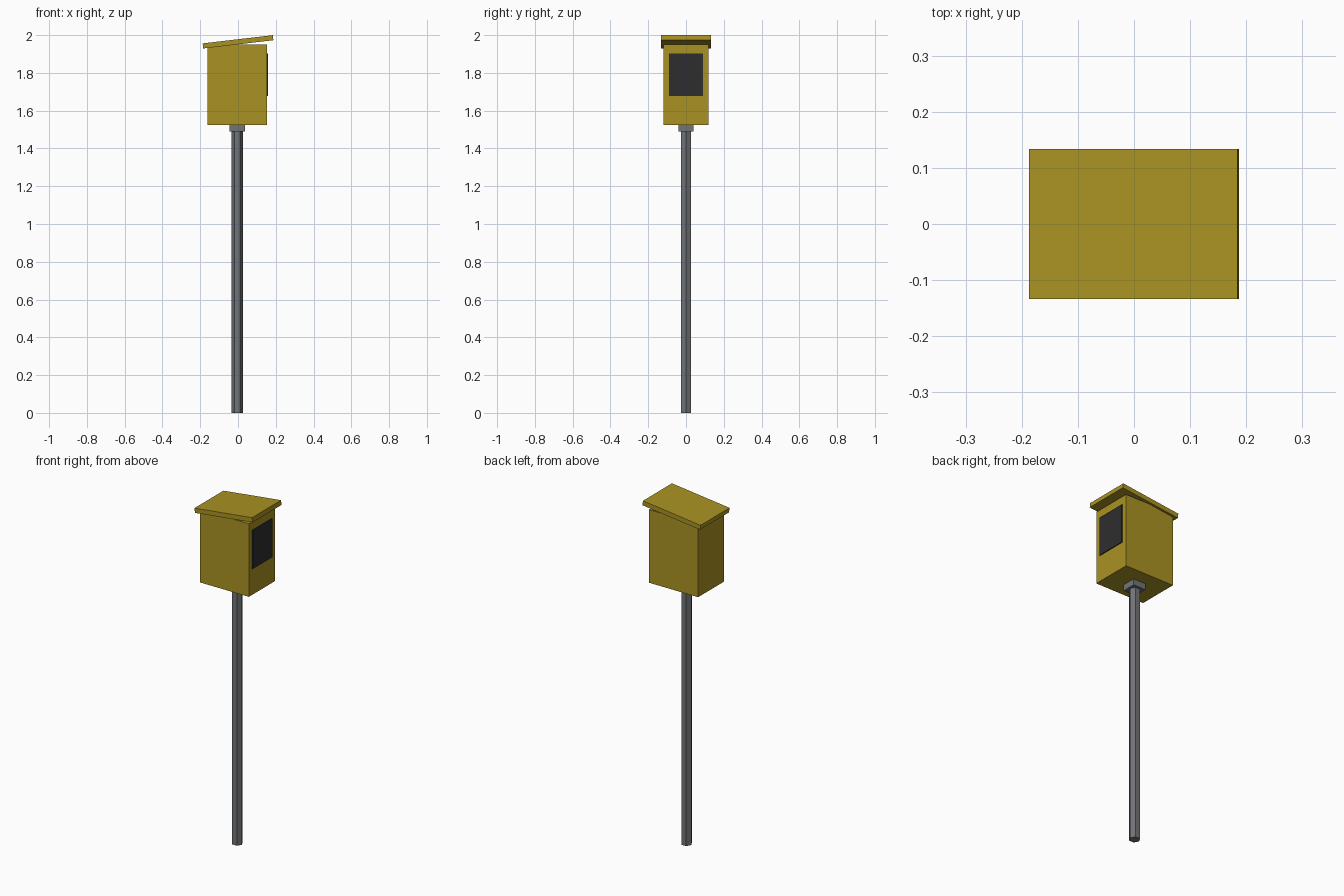
import bpy, math

cube = bpy.data.objects.get("Cube")
if cube:
    bpy.data.objects.remove(cube, do_unlink=True)


def material(name, rgb):
    m = bpy.data.materials.new(name)
    m.use_nodes = True
    m.diffuse_color = (*rgb, 1)
    m.node_tree.nodes["Principled BSDF"].inputs["Base Color"].default_value = (*rgb, 1)
    return m


yellow = material("mustard yellow", (0.40, 0.29, 0.017))
grey = material("steel grey", (0.17, 0.175, 0.185))
dark = material("dark screen", (0.027, 0.027, 0.028))


def finish(name, mat):
    ob = bpy.context.object
    ob.name = ob.data.name = name
    ob.data.materials.append(mat)
    return ob


def box(name, mat, center, size, tilt=0):
    bpy.ops.mesh.primitive_cube_add(size=1, location=center)
    ob = finish(name, mat)
    for v in ob.data.vertices:
        v.co = [c * s for c, s in zip(v.co, size)]
    ob.rotation_euler.y = tilt
    return ob


AXIS = -0.004          # post axis, slightly off the roof centre
POST_TOP, BOX_BASE, BOX_TOP = 1.49, 1.525, 1.951

# Six-sided post with corners pointing to the sides
bpy.ops.mesh.primitive_cylinder_add(vertices=6, radius=0.03, depth=POST_TOP,
                                    location=(AXIS, 0, POST_TOP / 2),
                                    rotation=(0, 0, math.radians(30)))
finish("post", grey)

# Mounting collar under the housing
box("collar", grey, (AXIS, 0, (POST_TOP + BOX_BASE) / 2),
    (0.08, 0.08, BOX_BASE - POST_TOP))

# Housing
box("housing", yellow, (AXIS, 0, (BOX_BASE + BOX_TOP) / 2),
    (0.316, 0.24, BOX_TOP - BOX_BASE))

# Dark window plate on the left side
box("window_plate", dark, (AXIS + 0.159, 0, 1.79), (0.008, 0.18, 0.225))

# Sloping roof slab, higher over the window
box("roof", yellow, (0, 0, 1.9645), (0.374, 0.267, 0.027), -math.radians(6.7))
